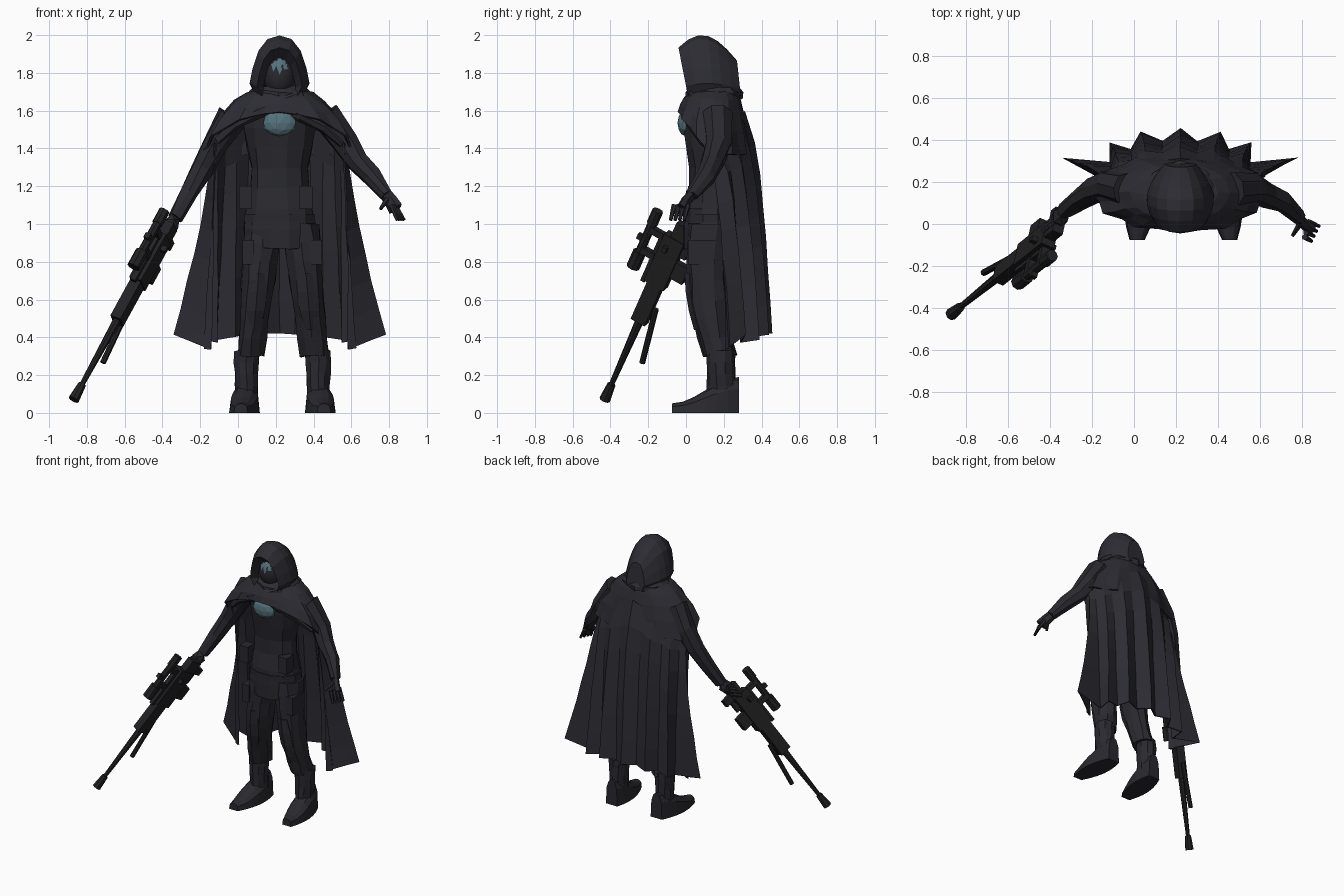
import bpy, bmesh, math, random
from math import sin, cos, pi, tau, sqrt
from mathutils import Vector, Matrix

random.seed(4)
if bpy.data.objects.get("Cube"):
    bpy.data.objects.remove(bpy.data.objects["Cube"])

def material(name, red, green, blue):
    made = bpy.data.materials.new(name)
    made.use_nodes = True
    made.diffuse_color = (red, green, blue, 1)
    shader = made.node_tree.nodes["Principled BSDF"]
    shader.inputs["Base Color"].default_value = made.diffuse_color
    shader.inputs["Roughness"].default_value = .9
    return made

CLOTH = material("dark_cloth", .025, .025, .033)
SUIT = material("dark_suit", .022, .022, .028)
METAL = material("gun_metal", .016, .016, .018)
TEAL = material("muted_teal", .09, .17, .2)
CENTRE = .22       # body centre line
STRIDE = .235      # mirror line of the legs

def finish(name, bm, mat, thick=0, jitter=0):
    """Turn a bmesh into a flat shaded object, with optional crumple and thickness."""
    for vert in bm.verts:
        vert.co += Vector([random.uniform(-jitter, jitter) for axis in "xyz"])
    bmesh.ops.recalc_face_normals(bm, faces=bm.faces)
    mesh = bpy.data.meshes.new(name)
    bm.to_mesh(mesh)
    bm.free()
    mesh.materials.append(mat)
    obj = bpy.data.objects.new(name, mesh)
    bpy.context.scene.collection.objects.link(obj)
    if thick:
        obj.modifiers.new("thickness", "SOLIDIFY").thickness = thick
    return obj

def skin(name, rings, mat, closed=True, caps=(0, -1), thick=0, jitter=0):
    """Bridge equal rings of points into one surface, capping the listed rings."""
    bm = bmesh.new()
    rows = [[bm.verts.new(point) for point in ring] for ring in rings]
    count = len(rows[0])
    for lower, upper in zip(rows, rows[1:]):
        for i in range(count if closed else count - 1):
            j = (i + 1) % count
            bm.faces.new((lower[i], lower[j], upper[j], upper[i]))
    for index in caps:
        bm.faces.new(rows[index])
    return finish(name, bm, mat, thick, jitter)

def steps(count):
    return [i / count for i in range(count + 1)]

def oval(x, y, z, rx, ry, sides=10):
    angles = [tau * (i + .5) / sides for i in range(sides)]
    return [(x + rx * cos(a), y + ry * sin(a), z) for a in angles]

def tube(name, path, start, end, mat, sides=6, jitter=0, flat=1):
    """Limb along a path whose radius runs from start to end."""
    points = [Vector(p) for p in path]
    last = len(points) - 1
    rings = []
    for i, point in enumerate(points):
        along = (points[min(i + 1, last)] - points[max(i - 1, 0)]).normalized()
        across = along.cross(Vector((.3, 1, .1))).normalized()
        other = along.cross(across) * flat
        radius = start + (end - start) * i / last
        angles = [tau * k / sides for k in range(sides)]
        rings.append([point + radius * (across * cos(a) + other * sin(a)) for a in angles])
    return skin(name, rings, mat, jitter=jitter)

def box(name, centre, size, mat, frame=Matrix()):
    bm = bmesh.new()
    place = Matrix.Translation(centre) @ Matrix.Diagonal((*size, 1))
    bmesh.ops.create_cube(bm, size=1, matrix=frame @ place)
    return finish(name, bm, mat)

def ball(name, centre, size, mat, detail=2):
    bm = bmesh.new()
    place = Matrix.Translation(centre) @ Matrix.Diagonal((*size, 1))
    bmesh.ops.create_icosphere(bm, subdivisions=detail, radius=1, matrix=place)
    return finish(name, bm, mat)

# Torso with a narrow waist, neck, belt and chest plate
rings = []
for t in steps(7):
    wide = .177 + .022 * cos(tau * (1.25 * t - .15))
    rings.append(oval(CENTRE, .13, .87 + .75 * t, wide, wide * .76, 12))
skin("torso", rings, SUIT, jitter=.006)
tube("neck", [(CENTRE, .14, 1.55), (CENTRE, .12, 1.75)], .1, .06, SUIT)
skin("belt", [oval(CENTRE, .13, z, .195, .15, 12) for z in (1.01, 1.05)], SUIT)
for offset in (-.18, .14):
    box("belt_pouch", (CENTRE + offset, .05, 1.14), (.07, .08, .12), SUIT)
ball("chest_plate", (CENTRE, -.005, 1.535), (.09, .04, .07), TEAL)

# Legs, knee pads and boots
for side, label in ((1, "right"), (-1, "left")):
    def mirrored(x):
        return STRIDE + side * (x - STRIDE)

    rings = []
    for t in steps(7):
        bend = .04 * sin(pi * t)
        rings.append(oval(mirrored(.14 - .075 * t), .13 + .05 * t - bend, 1 - .7 * t,
                          .105 - .03 * t, .12 - .035 * t))
    skin(label + "_leg", rings, SUIT, jitter=.008)
    rings = []
    for t in steps(3):
        bulge = sin(pi * (.2 + .6 * t))
        rings.append(oval(mirrored(.11 - .025 * t), .06 + .05 * t - .03 * bulge, .74 - .3 * t,
                          .06 * bulge, .05, 6))
    skin(label + "_knee_pad", rings, SUIT)
    box(label + "_thigh_pocket", (mirrored(.055), .08, .85), (.06, .14, .13), SUIT)
    rings = [oval(mirrored(.045), .185, .08 + .25 * t, .06 + .01 * t, .075) for t in steps(4)]
    skin(label + "_boot_shaft", rings, SUIT, jitter=.005)
    rings = []
    for t in steps(6):
        wide, high = .08 * sin(pi * (.2 + .65 * t)), .12 + .07 * cos(pi * t)
        outline = [(cos(pi * k / 6), sin(pi * k / 6) ** .6 if 0 < k < 6 else 0) for k in range(7)]
        rings.append([(mirrored(.05 - .035 * t) + wide * u, .28 - .355 * t, high * v)
                      for u, v in outline])
    skin(label + "_boot_foot", rings, SUIT)

# Arms and hands
tube("left_arm", [(.46, .16, 1.58), (.57, .17, 1.43), (.63, .14, 1.33), (.71, .1, 1.25), (.79, .03, 1.15)],
     .085, .037, SUIT, 8, .006)
tube("left_palm", [(.78, .035, 1.16), (.81, 0, 1.12), (.835, -.02, 1.08)], .035, .043, SUIT, flat=.6)
tube("left_thumb", [(.79, 0, 1.13), (.755, -.055, 1.08)], .016, .009, SUIT)
for i in range(4):
    base = Vector((.83, .01, 1.1)) - i * Vector((.006, .024, 0))
    tip = base + Vector((.05, -.02, -.08)) - i * Vector((.006, 0, 0))
    tube("left_finger", [base, tip], .015, .009, SUIT)
tube("right_arm", [(-.03, .16, 1.57), (-.12, .18, 1.42), (-.19, .16, 1.29), (-.26, .12, 1.16), (-.33, .06, 1.03)],
     .083, .04, SUIT, 8, .006)
ball("right_fist", (-.35, .035, 1), (.045, .05, .055), SUIT, 1)
for i in range(4):
    knuckle = Vector((-.35, .05, 1.02)) - i * Vector((.015, .012, .025))
    tube("right_finger", [knuckle, knuckle + Vector((-.04, -.05, -.02))], .015, .011, SUIT)

# Cape: pleated sheet from the shoulders to an uneven hem with flared corners
FOLDS = 16
rows = []
for t in steps(7):
    row = []
    for i in range(FOLDS + 1):
        angle = pi * (1.1 - 1.2 * i / FOLDS)
        pleat = (-1) ** i
        corner = i in (2, FOLDS - 2)
        top = Vector((CENTRE + .36 * cos(angle), .14 + .17 * sin(angle), 1.6 - .18 * abs(cos(angle))))
        hem = Vector((CENTRE + (.39 + .03 * pleat + .15 * corner) * cos(angle),
                      .26 + .17 * sin(angle) + .03 * pleat,
                      .34 + .08 * max(0, sin(angle)) + .06 * corner))
        fall = Vector((t ** 1.35, sqrt(t), t))
        row.append([a + (b - a) * f for a, b, f in zip(top, hem, fall)])
    rows.append(row)
skin("cape", rows, CLOTH, closed=False, caps=(), thick=.01, jitter=.003)

# Mantle over the shoulders, raised at the chest, with crossed drapes and a collar
PLEATS = 24
rows = []
for t in steps(5):
    drop, row = t * t, []
    for i in range(PLEATS):
        angle = tau * i / PLEATS
        low = 1.37 + .22 * max(0, -sin(angle)) ** 1.2
        fold = 1 + .035 * drop * (-1) ** i
        row.append((CENTRE + (.12 + .29 * t) * fold * cos(angle),
                    .15 + (.11 + .08 * t) * fold * sin(angle), 1.71 - (1.71 - low) * drop))
    rows.append(row)
skin("mantle", rows, CLOTH, caps=(), thick=.012, jitter=.004)
for side in (1, -1):
    path = [(-.12, .04, 1.67), (0, -.005, 1.625), (.11, -.01, 1.58), (.23, .03, 1.52), (.33, .09, 1.43)]
    tube("chest_drape", [(CENTRE + side * x, y, z - .01 * side) for x, y, z in path],
         .035, .02, CLOTH, jitter=.004, flat=.6)
rings = [oval(CENTRE, .15, 1.64 + .09 * t, .13 + .035 * sin(pi * t), .12 + .03 * sin(pi * t), 14)
         for t in steps(3)]
skin("collar", rings, CLOTH, jitter=.008)

# Hood: pointed arches from the inner lip over the brim to the back
def arch(y, lean, wide, high):
    half = ((.8, 0), (1, .2), (.9, .45), (.7, .75), (.4, .94))
    outline = [(-u, v) for u, v in half] + [(0, 1)] + list(reversed(half))
    return [(CENTRE + wide * u, y + lean * (1 - v), 1.68 + (high - 1.68) * v) for u, v in outline]

rings = [arch(.02, .04, .085, 1.88)]
for t in steps(6):
    swell = sin(pi * (.2 + .75 * t))
    rings.append(arch(-.04 + .31 * t, .05 - .03 * t, .06 + .1 * swell, 1.84 + .16 * swell))
skin("hood", rings, CLOTH, closed=False, caps=(-1,), thick=.008)

# Masked face with a teal marking
face = ball("face", (CENTRE, .085, 1.79), (.085, .085, .115), SUIT, 4)
face.data.materials.append(TEAL)
for polygon in face.data.polygons:
    x, y, z = polygon.center
    away = abs(x - CENTRE)
    stripe = away < .012 and 1.8 < z < 1.88
    cheek = .02 < away < .042 and 1.815 < z < 1.85
    bridge = away < .03 and 1.845 < z < 1.865
    polygon.material_index = int(y < .08 and (stripe or cheek or bridge))

# Rifle in its own frame: x from muzzle to butt, z up toward the scope
muzzle = Vector((-.87, -.43, .07))
along = (Vector((-.36, -.02, 1)) - muzzle).normalized()
up = Vector((-.03, -.13, .07))
up = (up - along * up.dot(along)).normalized()
gun = Matrix.Translation(muzzle) @ Matrix((along, up.cross(along), up)).transposed().to_4x4()

def rod(name, first, last, height, start, end, slope=0):
    path = [gun @ Vector((first, 0, height)), gun @ Vector((last, 0, height + slope))]
    tube(name, path, start, end, METAL, 8)

def block(name, x, z, *size):
    box(name, (x, 0, z), size, METAL, gun)

rod("muzzle_brake", 0, .1, 0, .03, .022)
rod("barrel", .1, .56, 0, .014, .024)
rod("bipod_leg", .3, .62, -.105, .016, .016, .05)
rod("scope_lens", .77, .87, .15, .036, .036)
rod("scope_tube", .87, 1.05, .15, .024, .024)
rod("scope_eyepiece", 1.05, 1.135, .15, .03, .03)
block("handguard", .65, 0, .28, .06, .085)
block("receiver", .9, 0, .3, .07, .12)
block("stock", 1.08, -.02, .12, .055, .09)
block("magazine", .88, -.09, .1, .045, .09)
block("trigger_guard", 1, -.07, .08, .025, .05)
block("pistol_grip", 1.07, -.08, .05, .04, .1)
block("scope_rail", .88, .07, .3, .03, .025)
block("bolt_handle", .98, .02, .03, .13, .025)
block("scope_knob", .95, .18, .03, .03, .03)
for x in (.89, 1.02):
    block("scope_mount", x, .105, .035, .04, .08)
